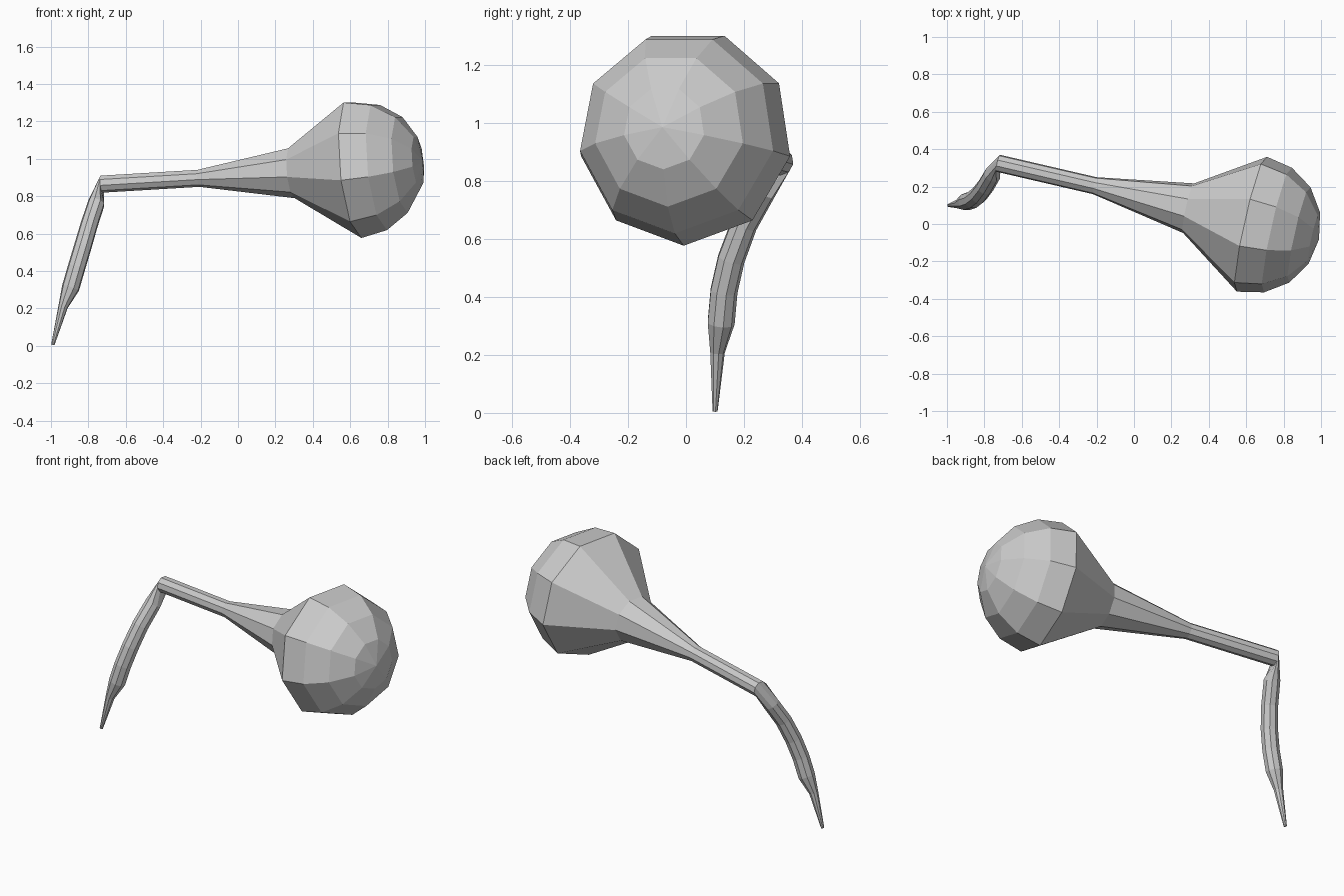
import bpy, bmesh, math
from mathutils import Vector

if "Cube" in bpy.data.objects:
    bpy.data.objects.remove(bpy.data.objects["Cube"])

SIDES = 9
AXIS = Vector((0.97, -0.217, 0.095)).normalized()   # bulb and neck axis
BALL = Vector((0.625, 0.0, 0.95))
R = 0.375

# Rings: (centre, radius), from the dome down the neck and along the bent stem
rings = []
for deg in (67.5, 45, 22.5, 0):
    a = math.radians(deg)
    rings.append((BALL + AXIS * R * math.sin(a), R * math.cos(a)))
neck = [((0.29, 0.085, 0.927), 0.138), ((-0.21, 0.205, 0.897), 0.047),
        ((-0.728, 0.325, 0.866), 0.047)]
stem = [((-0.757, 0.265, 0.765), 0.046), ((-0.795, 0.2, 0.65), 0.047),
        ((-0.83, 0.155, 0.53), 0.048), ((-0.863, 0.13, 0.42), 0.048),
        ((-0.895, 0.12, 0.31), 0.048), ((-0.935, 0.108, 0.21), 0.026),
        ((-0.99, 0.1, 0.006), 0.009)]
rings += [(Vector(c), r) for c, r in neck]
bend = len(rings)
rings += [(Vector(c), r) for c, r in stem]

bm = bmesh.new()
heading = -AXIS
down = Vector((0, 0, -1))
down = (down - heading * down.dot(heading)).normalized()
loops = []
for i, (c, r) in enumerate(rings):
    # Carry the cross-section round the bend without twist
    if i >= bend:
        ahead = rings[min(i + 1, len(rings) - 1)][0] - rings[i - 1 if i > bend else i][0]
        turn = heading.rotation_difference(ahead.normalized())
        heading, down = ahead.normalized(), turn @ down
    side = heading.cross(down)
    loops.append([bm.verts.new(c + r * (down * math.cos(t) + side * math.sin(t)))
                  for t in (math.tau * k / SIDES for k in range(SIDES))])

# Skin the rings, close the dome with a fan and the tip with a flat cap
for a, b in zip(loops, loops[1:]):
    for k in range(SIDES):
        n = (k + 1) % SIDES
        bm.faces.new((a[k], a[n], b[n], b[k]))
apex = bm.verts.new(BALL + AXIS * R)
for k in range(SIDES):
    bm.faces.new((apex, loops[0][(k + 1) % SIDES], loops[0][k]))
bm.faces.new(loops[-1])
bmesh.ops.recalc_face_normals(bm, faces=bm.faces)

mesh = bpy.data.meshes.new("bulb_with_bent_stem")
bm.to_mesh(mesh)
bm.free()
bpy.context.collection.objects.link(bpy.data.objects.new("bulb_with_bent_stem", mesh))
